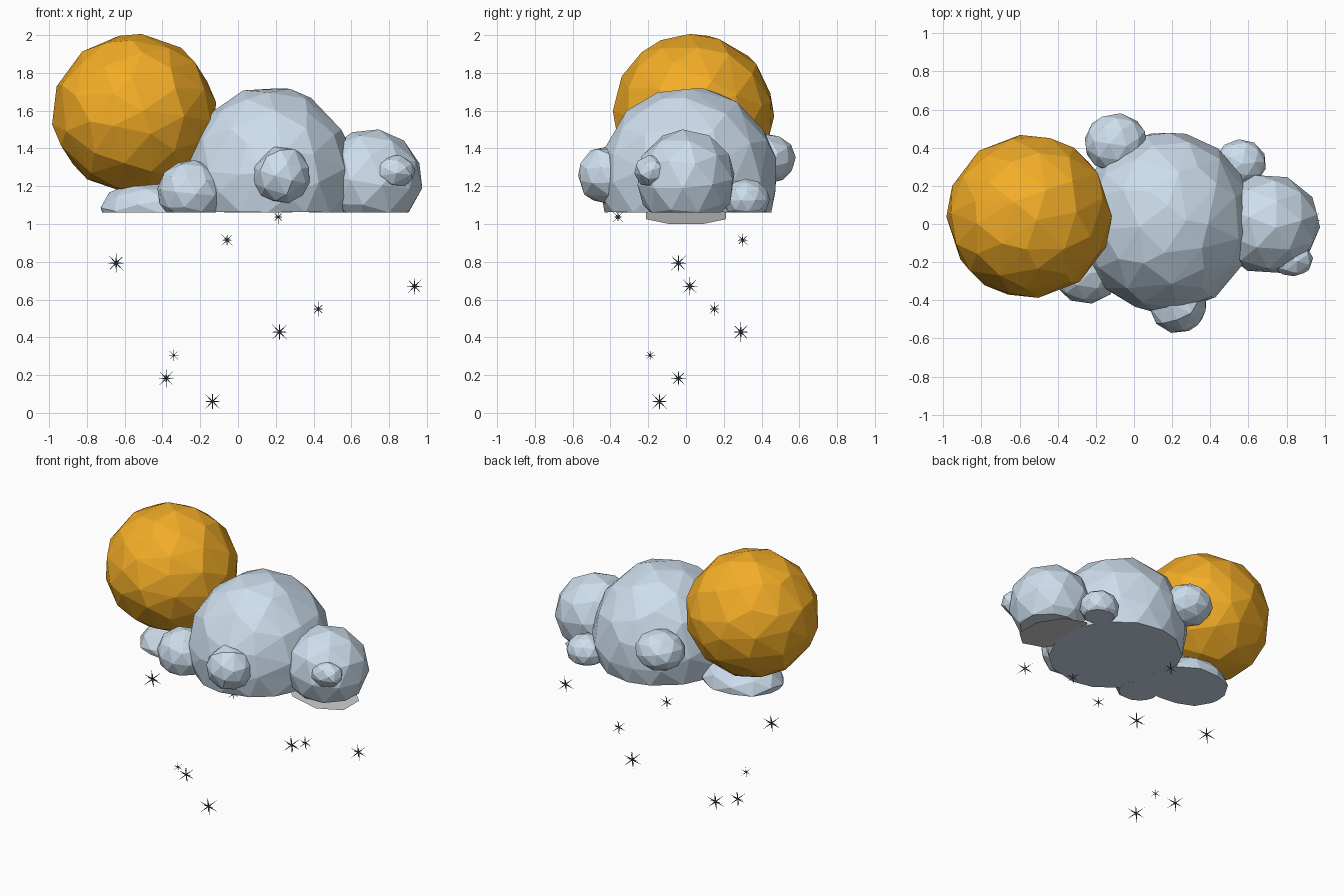
import bpy, bmesh, math
from mathutils import Vector, Matrix

if "Cube" in bpy.data.objects:
    bpy.data.objects.remove(bpy.data.objects["Cube"])

FLOOR = 1.062


def material(name, color):
    m = bpy.data.materials.new(name)
    m.diffuse_color = (*color, 1)
    m.use_nodes = True
    m.node_tree.nodes["Principled BSDF"].inputs["Base Color"].default_value = m.diffuse_color
    return m


SUN = material("sun_orange", (0.9, 0.42, 0.02))
CLOUD = material("cloud_blue", (0.61, 0.73, 0.84))
FLAKE = material("flake_slate", (0.09, 0.11, 0.2))


def make_object(name, bm, mat):
    mesh = bpy.data.meshes.new(name)
    bm.to_mesh(mesh)
    bm.free()
    ob = bpy.data.objects.new(name, mesh)
    bpy.context.collection.objects.link(ob)
    if mat:
        mesh.materials.append(mat)
    return ob


def faceted_ball(name, loc, radii, mat, subdiv=2, keep=1.0, turn=0.0, floor=None):
    """Low-poly ball, optionally cut flat underneath and thinned into uneven facets."""
    bm = bmesh.new()
    bmesh.ops.create_icosphere(bm, subdivisions=subdiv, radius=1)
    bm.transform(Matrix.Translation(loc) @ Matrix.Diagonal((*radii, 1))
                 @ Matrix.Rotation(turn, 4, (0.3, 0.5, 0.8)))
    if floor is not None:
        cut = bmesh.ops.bisect_plane(bm, geom=bm.verts[:] + bm.edges[:] + bm.faces[:],
                                     plane_co=(0, 0, floor), plane_no=(0, 0, 1), clear_inner=True)
        rim = [e for e in cut["geom_cut"] if isinstance(e, bmesh.types.BMEdge)]
        if rim:
            bmesh.ops.holes_fill(bm, edges=rim)
        bmesh.ops.recalc_face_normals(bm, faces=bm.faces[:])
    ob = make_object(name, bm, mat)
    if keep < 1:
        dec = ob.modifiers.new("facets", 'DECIMATE')
        dec.ratio = keep
    return ob


# Sun
faceted_ball("sun", (-0.55, 0.04, 1.585), (0.432, 0.425, 0.42), SUN, 3, 0.45, 0.4)

# Cloud puffs: name, centre, radii, subdivisions, kept facets, turn
PUFFS = [
    ("cloud_main", (0.165, 0.01, 1.24), (0.455, 0.475, 0.485), 3, 0.45, 0.7),
    ("cloud_right", (0.70, 0.0, 1.235), (0.28, 0.265, 0.27), 2, 1, 0.3),
    ("cloud_right_bump", (0.83, -0.185, 1.28), (0.11, 0.09, 0.085), 2, 0.7, 0.9),
    ("cloud_front", (0.23, -0.42, 1.26), (0.155, 0.155, 0.155), 2, 0.8, 0.5),
    ("cloud_left_front", (-0.25, -0.25, 1.17), (0.18, 0.17, 0.17), 2, 1, 0.2),
    ("cloud_left_tail", (-0.45, 0.0, 1.08), (0.285, 0.24, 0.15), 2, 1, 1.1),
    ("cloud_back_left", (-0.095, 0.425, 1.345), (0.168, 0.158, 0.135), 2, 1, 0.6),
    ("cloud_back_right", (0.56, 0.32, 1.13), (0.135, 0.125, 0.11), 2, 1, 0.1),
]
for name, loc, radii, subdiv, keep, turn in PUFFS:
    faceted_ball(name, loc, radii, CLOUD, subdiv, keep, turn, FLOOR)

# Tilted base plate beneath the right puff
bm = bmesh.new()
rim = []
for i in range(8):
    a = math.radians(22.5 + 45 * i)
    x, y = 0.67 + 0.24 * math.cos(a), 0.23 * math.sin(a)
    rim.append(bm.verts.new((x, y, 1.0 + (0.89 - x) * 0.2)))
bm.faces.new(reversed(rim))
make_object("cloud_base_plate", bm, None)

# Snowflakes: thin pointed needles crossing at the centre
NEEDLES = [(1, 0, 0), (0, 1, 0), (0, 0, 1.15)] + [(sx * .85, sy * .85, .85)
                                                  for sx in (1, -1) for sy in (1, -1)]


def snowflake(name, loc, size):
    bm = bmesh.new()
    for n in NEEDLES:
        d = Vector(n) * size
        rot = d.to_track_quat('Z', 'Y').to_matrix().to_4x4()
        for end in (1, -1):
            flip = Matrix.Diagonal((1, end, end, 1))
            bmesh.ops.create_cone(bm, cap_ends=False, segments=4, radius1=size * 0.1, radius2=0,
                                  depth=d.length, matrix=Matrix.Translation(loc) @ rot @ flip
                                  @ Matrix.Translation((0, 0, d.length / 2)))
    bmesh.ops.remove_doubles(bm, verts=bm.verts[:], dist=1e-5)
    make_object(name, bm, FLAKE)


FLAKES = [(-.135, -.14, .06, .047), (-.38, -.04, .183, .043), (-.34, -.19, .305, .027),
          (.22, .29, .428, .048), (.425, .15, .55, .036), (.935, .02, .67, .044),
          (-.645, -.04, .793, .048), (-.058, .30, .915, .035), (.213, -.36, 1.037, .032)]
for i, (x, y, z, s) in enumerate(FLAKES):
    snowflake(f"snowflake_{i + 1}", (x, y, z), s)
